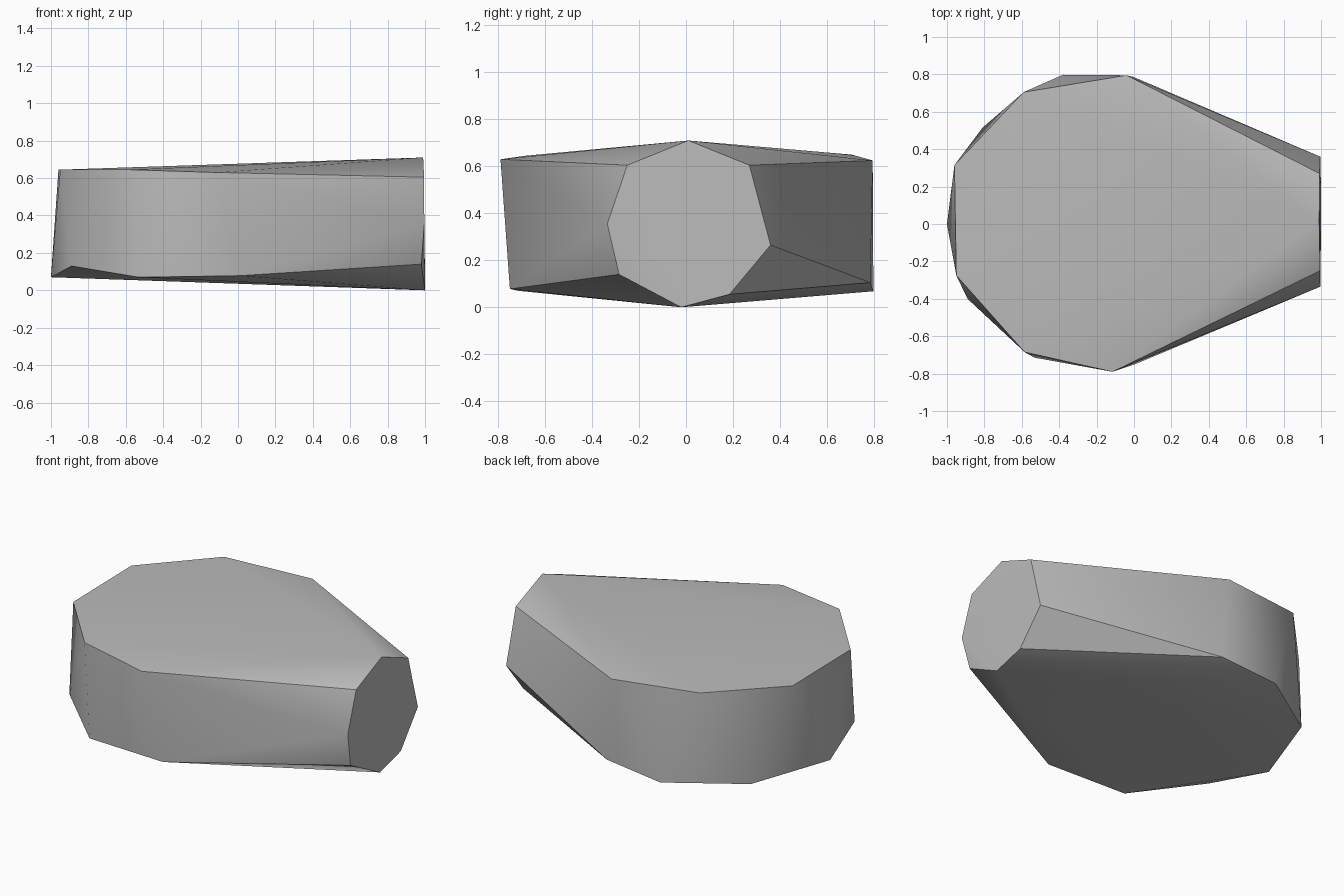
import bpy
import bmesh
import math

cube = bpy.data.objects.get("Cube")
if cube:
    bpy.data.objects.remove(cube, do_unlink=True)

# Single stone colour
stone = bpy.data.materials.new("stone_grey")
stone.use_nodes = True
grey = (0.5, 0.5, 0.5, 1)
stone.diffuse_color = grey
bsdf = stone.node_tree.nodes["Principled BSDF"]
bsdf.inputs["Base Color"].default_value = grey
bsdf.inputs["Roughness"].default_value = 0.9

# Rounded top rim, x y z
top_rim = [(-.04, .795, .625), (-.59, .705, .65), (-.96, .315, .645),
           (-.95, -.275, .645), (-.585, -.685, .645), (-.115, -.79, .63)]
# Rounded bottom rim, x y z
bottom_rim = [(0, .785, .105), (-.38, .798, .068), (-.81, .515, .065),
              (-1, 0, .07), (-.89, -.4, .13), (-.53, -.715, .07), (.005, -.75, .078)]
# Octagonal end cap, x y z
end_cap = [(.99, .01, .71), (.992, .27, .605), (.996, .36, .265), (1, .185, .055),
           (1, -.02, 0), (.98, -.285, .14), (.996, -.335, .355), (.995, -.25, .605)]

# Wrap the three outlines in one faceted skin
bm = bmesh.new()
for co in top_rim + bottom_rim + end_cap:
    bm.verts.new(co)
bmesh.ops.convex_hull(bm, input=bm.verts)
bmesh.ops.dissolve_limit(bm, angle_limit=math.radians(1),
                         verts=bm.verts, edges=bm.edges)
bmesh.ops.recalc_face_normals(bm, faces=bm.faces)
mesh = bpy.data.meshes.new("stone_block")
bm.to_mesh(mesh)
bm.free()
mesh.materials.append(stone)

block = bpy.data.objects.new("stone_block", mesh)
bpy.context.collection.objects.link(block)
bpy.ops.object.select_all(action="DESELECT")
block.select_set(True)
bpy.context.view_layer.objects.active = block
bpy.ops.object.shade_smooth_by_angle(angle=math.radians(30))
